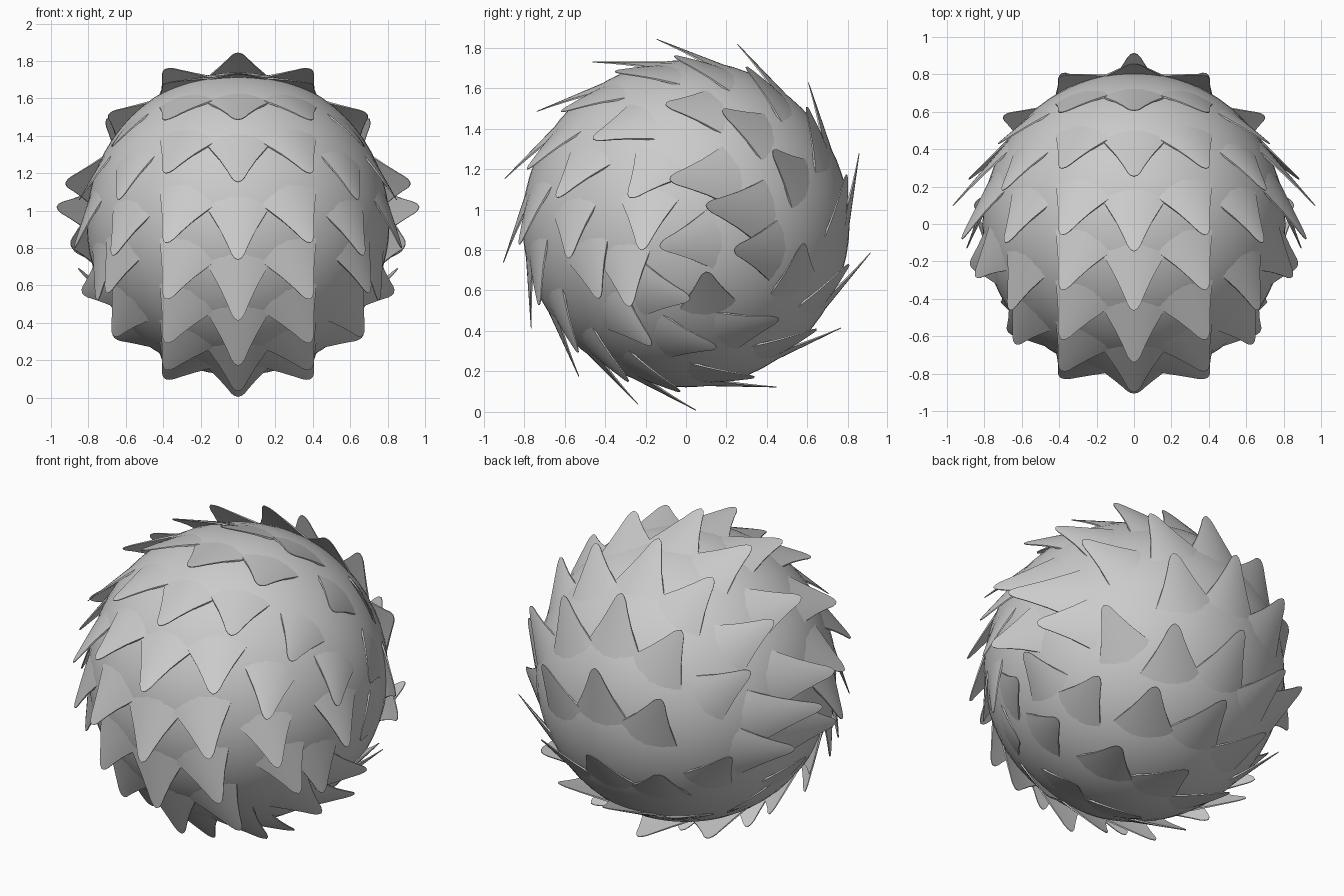
import bpy, bmesh, math
from mathutils import Vector

if "Cube" in bpy.data.objects:
    bpy.data.objects.remove(bpy.data.objects["Cube"])

R = 0.81
CENTRE = Vector((0, 0, 0.93))
# half width of a scale along its length
PROFILE = [(0, 0.17), (0.28, 0.185), (0.38, 0.155), (0.6, 0.1), (0.8, 0.058),
           (0.92, 0.036), (0.975, 0.02), (1, 0.002)]


def half_width(t):
    for (a, wa), (b, wb) in zip(PROFILE, PROFILE[1:]):
        if t <= b:
            return wa + (wb - wa) * (t - a) / (b - a)
    return 0.002


def add_scale(bm, n_tip, d, length=0.44, width=1.0):
    """Pointed plate leaving the ball along a tangent, given its tip direction."""
    n_tip = n_tip.normalized()
    d = (d - n_tip * d.dot(n_tip)).normalized()
    a = math.atan2(length, R)
    n = n_tip * math.cos(a) - d * math.sin(a)
    f = d * math.cos(a) + n_tip * math.sin(a)
    s = n.cross(f)
    ts = [0, .1, .2, .28, .34, .4, .5, .6, .7, .8, .87, .92, .95, .975, 1]
    cols = 9
    top, low = [], []
    for t in ts:
        rt, rl = [], []
        for j in range(cols):
            k = 2 * j / (cols - 1) - 1
            v = k * half_width(t) * width
            lift = R - 0.008 * (1 - t) - v * v / (1.8 * R) - 0.012 * k * k * (1 - t)
            p = CENTRE + n * lift + f * (t * length) + s * v
            rt.append(bm.verts.new(p))
            rl.append(bm.verts.new(p - n * (0.004 + 0.03 * (1 - t) * (1 - 0.7 * k * k))))
        top.append(rt)
        low.append(rl)
    for i in range(len(ts) - 1):
        for j in range(cols - 1):
            bm.faces.new((top[i][j], top[i + 1][j], top[i + 1][j + 1], top[i][j + 1]))
            bm.faces.new((low[i][j], low[i][j + 1], low[i + 1][j + 1], low[i + 1][j]))
        for j in (0, cols - 1):
            bm.faces.new((top[i][j], low[i][j], low[i + 1][j], top[i + 1][j]))
    for i in (0, len(ts) - 1):
        for j in range(cols - 1):
            bm.faces.new((top[i][j], top[i][j + 1], low[i][j + 1], low[i][j]))


def finish(bm, name):
    bmesh.ops.recalc_face_normals(bm, faces=bm.faces)
    me = bpy.data.meshes.new(name)
    bm.to_mesh(me)
    bm.free()
    ob = bpy.data.objects.new(name, me)
    bpy.context.collection.objects.link(ob)
    bpy.context.view_layer.objects.active = ob
    ob.select_set(True)
    bpy.ops.object.shade_smooth_by_angle(angle=math.radians(40))
    ob.select_set(False)
    return ob


def ring_dirs(lat, lon):
    """Outward, forward (swirl about x) and poleward directions."""
    la, lo = math.radians(lat), math.radians(lon)
    e = Vector((0, math.cos(lo), math.sin(lo)))
    out = Vector((math.sin(la), 0, 0)) + e * math.cos(la)
    fwd = Vector((0, -math.sin(lo), math.cos(lo)))
    pole = Vector((math.cos(la), 0, 0)) - e * math.sin(la)
    return out, fwd, pole


# ball body
bpy.ops.mesh.primitive_uv_sphere_add(segments=64, ring_count=32, radius=R, location=CENTRE)
body = bpy.context.object
body.name = "ball_body"
bpy.ops.object.shade_smooth()

# tip angles of the rows round the ball
ROWS = [99, 74, 49, 22, -9, -34, -61, -87, -105, -125, -146, -168, -194, -217, -240]

# middle row of scales
bm = bmesh.new()
for lon in ROWS:
    out, fwd, pole = ring_dirs(0, lon)
    add_scale(bm, out, fwd, 0.45)
finish(bm, "middle_scales")

# side scales, built on +x and mirrored
bm = bmesh.new()
for lon in ROWS:
    out, fwd, pole = ring_dirs(25, lon - 5)
    add_scale(bm, out, fwd + pole * 0.22, 0.43)

# outer and pole scales: tip y, tip z, heading in the side view, length
OUTER = [
    (0.43, 1.29, 165, .43), (0.18, 1.49, 178, .43), (-0.10, 1.52, 200, .42),
    (-0.46, 1.35, 218, .42), (-0.64, 1.06, 250, .42), (-0.58, 0.76, 285, .40),
    (-0.43, 0.56, 300, .40), (-0.17, 0.33, 335, .42), (0.15, 0.32, 10, .42),
    (0.46, 0.46, 30, .42), (0.58, 0.83, 115, .42),
    (0.10, 1.02, 178, .55), (-0.08, 1.15, 192, .50), (-0.28, 1.06, 240, .40),
    (-0.22, 0.80, 268, .42), (-0.28, 0.52, 280, .40), (0.02, 0.56, 3, .42),
    (0.10, 0.69, 98, .38), (0.24, 0.80, 172, .45), (-0.13, 0.82, 185, .42),
]
for y, z, heading, length in OUTER:
    r = math.hypot(R, length)
    dz = z - CENTRE.z
    h = math.radians(heading)
    add_scale(bm, Vector((math.sqrt(r * r - y * y - dz * dz), y, dz)),
              Vector((0, math.cos(h), math.sin(h))), length, 0.9)
side = finish(bm, "side_scales")
mirror = side.modifiers.new("mirror", 'MIRROR')
mirror.use_axis = (True, False, False)
mirror.use_mirror_merge = False
